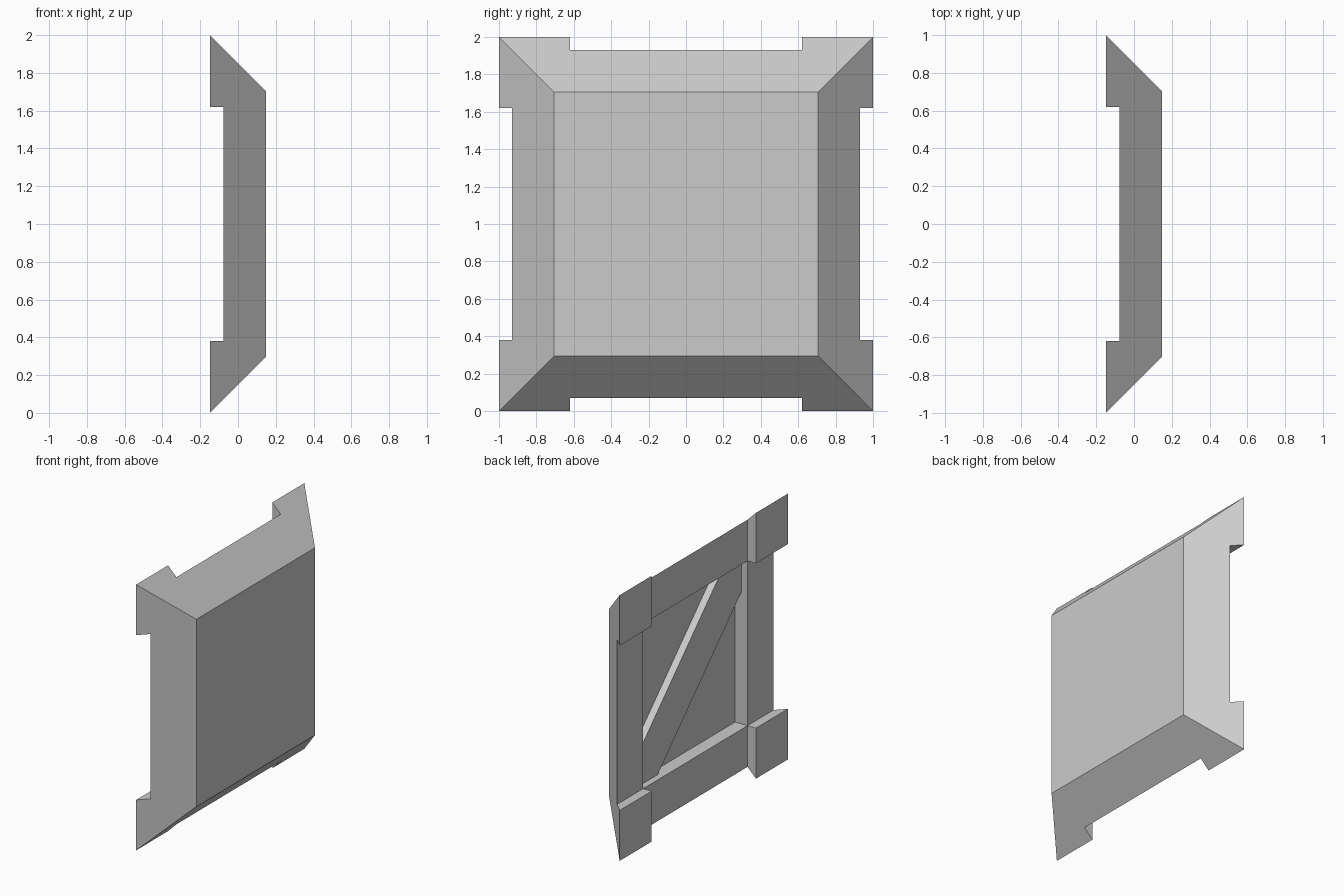
import bpy, bmesh
from mathutils import Vector

if "Cube" in bpy.data.objects:
    bpy.data.objects.remove(bpy.data.objects["Cube"])

BACK, FRAME, BRACE, PANEL, FRONT = -0.148, -0.078, -0.03, 0.025, 0.147
OUT, RIM, INN, FACE = 1.0, 0.93, 0.62, 0.705


def finish(bm, name):
    bmesh.ops.recalc_face_normals(bm, faces=bm.faces[:])
    me = bpy.data.meshes.new(name)
    bm.to_mesh(me)
    bm.free()
    ob = bpy.data.objects.new(name, me)
    bpy.context.collection.objects.link(ob)
    return ob


# Tapered panel: 3x3 grid on the back gives frame, corners and recess
bm = bmesh.new()
steps = (-RIM, -INN, INN, RIM)
grid = [[bm.verts.new((FRAME, y, 1 + z)) for z in steps] for y in steps]
cells = {}
for i in range(3):
    for j in range(3):
        cells[i, j] = bm.faces.new((grid[i][j], grid[i][j + 1],
                                    grid[i + 1][j + 1], grid[i + 1][j]))

# Sloping outer sides and flat front face
rim = [(0, 0), (1, 0), (2, 0), (3, 0), (3, 1), (3, 2),
       (3, 3), (2, 3), (1, 3), (0, 3), (0, 2), (0, 1)]
back_ring = [grid[i][j] for i, j in rim]
k = FACE / RIM
front_ring = [bm.verts.new((FRONT, v.co.y * k, 1 + (v.co.z - 1) * k)) for v in back_ring]
for a in range(12):
    b = (a + 1) % 12
    bm.faces.new((back_ring[a], back_ring[b], front_ring[b], front_ring[a]))
bm.faces.new(front_ring)

# Raised corner blocks that continue the slope
for i in (0, 2):
    for j in (0, 2):
        block = bmesh.ops.extrude_discrete_faces(bm, faces=[cells[i, j]])["faces"][0]
        for v in block.verts:
            y, z = v.co.y, v.co.z - 1
            if abs(y) > 0.8:
                y *= OUT / RIM
            if abs(z) > 0.8:
                z *= OUT / RIM
            v.co = Vector((BACK, y, 1 + z))

# Recessed centre
recess = bmesh.ops.extrude_discrete_faces(bm, faces=[cells[1, 1]])["faces"][0]
for v in recess.verts:
    v.co.x = PANEL
finish(bm, "panel_frame")

# Diagonal brace across the recess
bm = bmesh.new()
w = INN - 0.24
outline = [(INN, -INN), (w, -INN), (-INN, w), (-INN, INN), (-w, INN), (INN, -w)]
face = bm.faces.new([bm.verts.new((PANEL, y, 1 + z)) for y, z in outline])
top = bmesh.ops.extrude_discrete_faces(bm, faces=[face])["faces"][0]
for v in top.verts:
    v.co.x = BRACE
finish(bm, "diagonal_brace")
